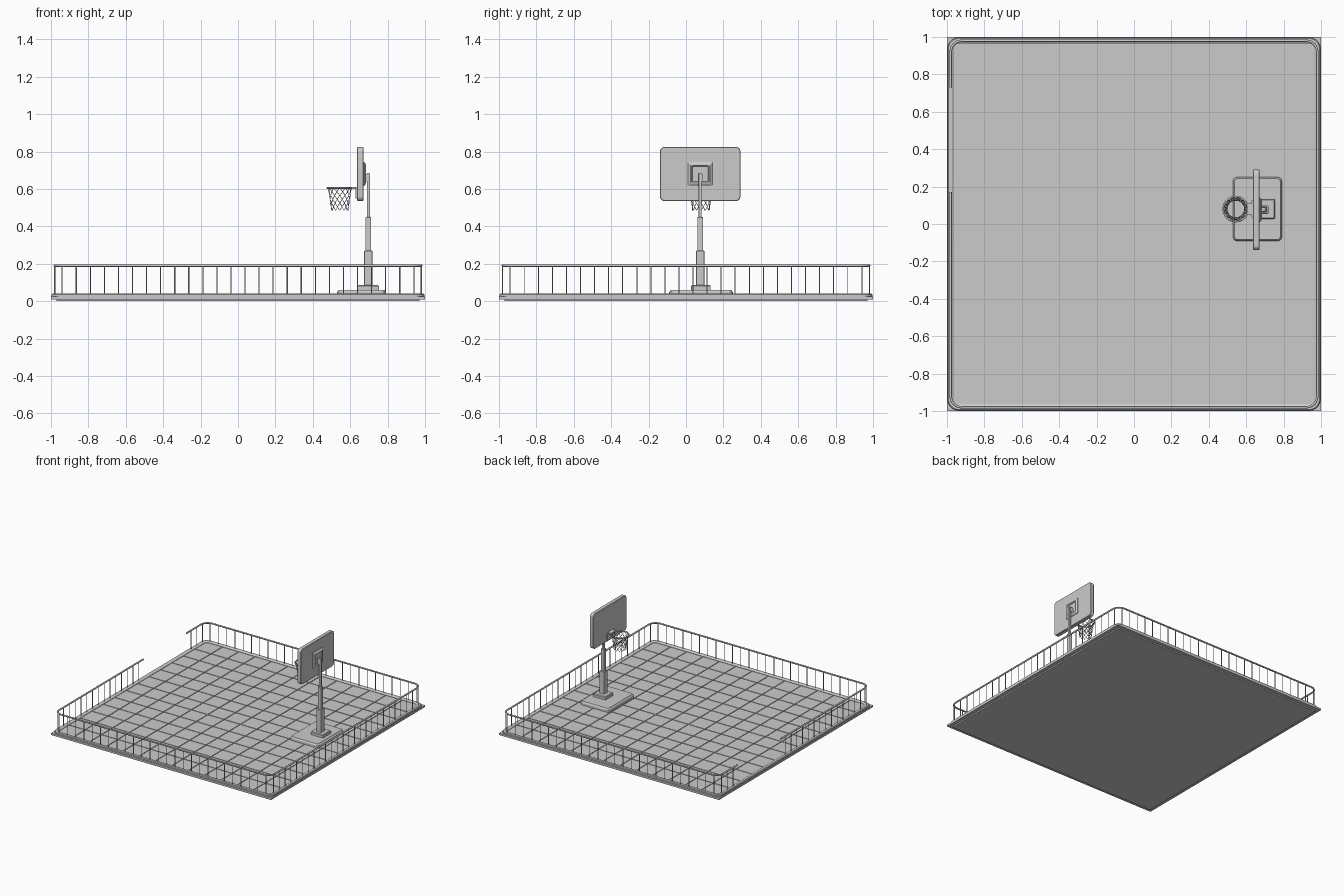
import bpy, bmesh
from math import sin, cos, pi
from mathutils import Matrix, Vector

if "Cube" in bpy.data.objects:
    bpy.data.objects.remove(bpy.data.objects["Cube"])

# Maps local (x, y, z) to world (y, z, x), for parts built along x
ALONG_X = Matrix(((0, 0, 1, 0), (1, 0, 0, 0), (0, 1, 0, 0), (0, 0, 0, 1)))


def round_rect(hx, hy, r, seg=6):
    pts = []
    for i, (sx, sy) in enumerate([(-1, -1), (1, -1), (1, 1), (-1, 1)]):
        for k in range(seg + 1):
            a = pi + (i + k / seg) * pi / 2
            pts.append((sx * (hx - r) + r * cos(a), sy * (hy - r) + r * sin(a)))
    return pts


def make(name, bm):
    bmesh.ops.recalc_face_normals(bm, faces=bm.faces)
    me = bpy.data.meshes.new(name)
    bm.to_mesh(me)
    bm.free()
    ob = bpy.data.objects.new(name, me)
    bpy.context.collection.objects.link(ob)
    return ob


def loft(name, rings, centre=(0, 0, 0), matrix=Matrix(), cap=True, seg=6):
    """Skin rounded rectangles given as (half x, half y, corner radius, z)."""
    bm = bmesh.new()
    loops = [[bm.verts.new(matrix @ Vector((x, y, z)) + Vector(centre))
              for x, y in round_rect(hx, hy, r, seg)] for hx, hy, r, z in rings]
    n = len(loops[0])
    for a, b in zip(loops, loops[1:]):
        for i in range(n):
            j = (i + 1) % n
            bm.faces.new((a[i], a[j], b[j], b[i]))
    if cap:
        bm.faces.new(loops[0])
        bm.faces.new(loops[-1])
    return make(name, bm)


def boxes(name, spans):
    """Boxes given as (x0, x1, y0, y1, z0, z1), joined in one mesh."""
    bm = bmesh.new()
    for x0, x1, y0, y1, z0, z1 in spans:
        m = Matrix.Translation(((x0 + x1) / 2, (y0 + y1) / 2, (z0 + z1) / 2))
        bmesh.ops.create_cube(bm, size=1, matrix=m @ Matrix.Diagonal((x1 - x0, y1 - y0, z1 - z0, 1)))
    return make(name, bm)


def tubes(name, paths, radius, cyclic=False, res=1):
    cu = bpy.data.curves.new(name, 'CURVE')
    cu.dimensions = '3D'
    cu.bevel_depth, cu.bevel_resolution, cu.use_fill_caps = radius, res, True
    for path in paths:
        sp = cu.splines.new('POLY')
        sp.points.add(len(path) - 1)
        for p, co in zip(sp.points, path):
            p.co = (*co, 1)
        sp.use_cyclic_u = cyclic
    ob = bpy.data.objects.new(name, cu)
    bpy.context.collection.objects.link(ob)
    return ob


# Ground slab with a recessed foot
boxes("slab", [(-1, 1, -1, 1, 0.01, 0.025), (-0.97, 0.97, -0.97, 0.97, 0, 0.01)])

# Rounded kerb around the court
loft("kerb", [(h, h, r, z) for h, r, z in [
    (0.997, 0.06, 0.025), (0.997, 0.06, 0.035), (0.992, 0.055, 0.04),
    (0.972, 0.035, 0.04), (0.963, 0.026, 0.034), (0.963, 0.026, 0.025)]], cap=False)

# Paving tiles, 13 x 13 with narrow joints
step, gap, n = 0.1486, 0.003, 13
start = -step * n / 2
tile = []
for i in range(n):
    for j in range(n):
        x, y = start + i * step, start + j * step
        tile.append((x + gap, x + step - gap, y + gap, y + step - gap, 0.024, 0.031))
boxes("floor_tiles", tile)

# Handrail with an entrance gap on the left side
R, TOP = 0.98, 0.19
path = [(-R, 0.17)] + round_rect(R, R, 0.06) + [(-R, 0.73)]
tubes("handrail", [[(x, y, TOP) for x, y in path]], 0.0065, res=2)

# Railing posts
posts = []
for i in range(26):
    t = -0.94 + 1.88 * i / 25
    posts += [(t, -R), (t, R), (R, t)]
    if not 0.16 < t < 0.74:
        posts.append((-R, t))
tubes("railing_posts", [[(x, y, 0.035), (x, y, TOP)] for x, y in posts], 0.003)

# Hoop stand: weighted base, foot plate, telescoping square pole
CY = 0.08
loft("stand_base", [(0.13, 0.17, 0.02, 0.03), (0.13, 0.17, 0.02, 0.048),
                    (0.122, 0.162, 0.014, 0.06)], (0.66, CY, 0))
loft("foot_plate", [(0.057, 0.052, 0.005, 0.058), (0.057, 0.052, 0.005, 0.08),
                    (0.052, 0.047, 0.003, 0.086)], (0.697, CY, 0), seg=2)
PY = 0.076
for name, h, z0, z1 in [("pole_lower", 0.022, 0.08, 0.27), ("pole_middle", 0.015, 0.26, 0.45),
                        ("pole_upper", 0.008, 0.44, 0.685)]:
    loft(name, [(h, h, h * 0.2, z0), (h, h, h * 0.2, z1 - 0.003),
                (h * 0.85, h * 0.85, h * 0.2, z1)], (0.697, PY, 0), seg=2)

# Backboard with rounded corners, and its rear mount
BZ = 0.68
loft("backboard", [(0.212, 0.142, 0.022, 0.637), (0.215, 0.145, 0.025, 0.64),
                   (0.215, 0.145, 0.025, 0.667), (0.212, 0.142, 0.022, 0.67)],
     (0, PY, BZ), ALONG_X)
loft("rear_mount", [(0.065, 0.065, 0.004, 0.668), (0.065, 0.065, 0.004, 0.674),
                    (0.052, 0.05, 0.004, 0.684), (0.046, 0.044, 0.004, 0.684),
                    (0.042, 0.04, 0.004, 0.676)], (0, PY, BZ), ALONG_X, seg=2)
boxes("mount_arm", [(0.672, 0.7, PY - 0.012, PY + 0.012, 0.64, 0.68)])

# Rim with its bracket
RX, RR, RZ = 0.544, 0.066, 0.605
boxes("rim_bracket", [(0.627, 0.64, CY - 0.045, CY + 0.045, 0.548, 0.61),
                      (0.605, 0.635, CY - 0.03, CY + 0.03, 0.6, 0.61)])
tubes("rim", [[(RX + RR * cos(a * pi / 16), CY + RR * sin(a * pi / 16), RZ) for a in range(32)]],
      0.005, True, 2)

# Net: two sets of opposed spiral cords
cords = []
for k in range(12):
    for s in (-1, 1):
        cord = []
        for i in range(13):
            t = i / 12
            a = 2 * pi * k / 12 + s * t * pi / 2
            r = 0.065 - 0.02 * t ** 0.7
            cord.append((RX + r * cos(a), CY + r * sin(a), RZ - 0.12 * t))
        cords.append(cord)
tubes("net", cords, 0.0017)

# Smooth the rounded parts, keeping hard edges
for ob in bpy.context.scene.objects:
    ob.select_set(ob.name in {"kerb", "stand_base", "backboard"})
bpy.context.view_layer.objects.active = bpy.data.objects["kerb"]
bpy.ops.object.shade_smooth_by_angle(angle=0.5)
